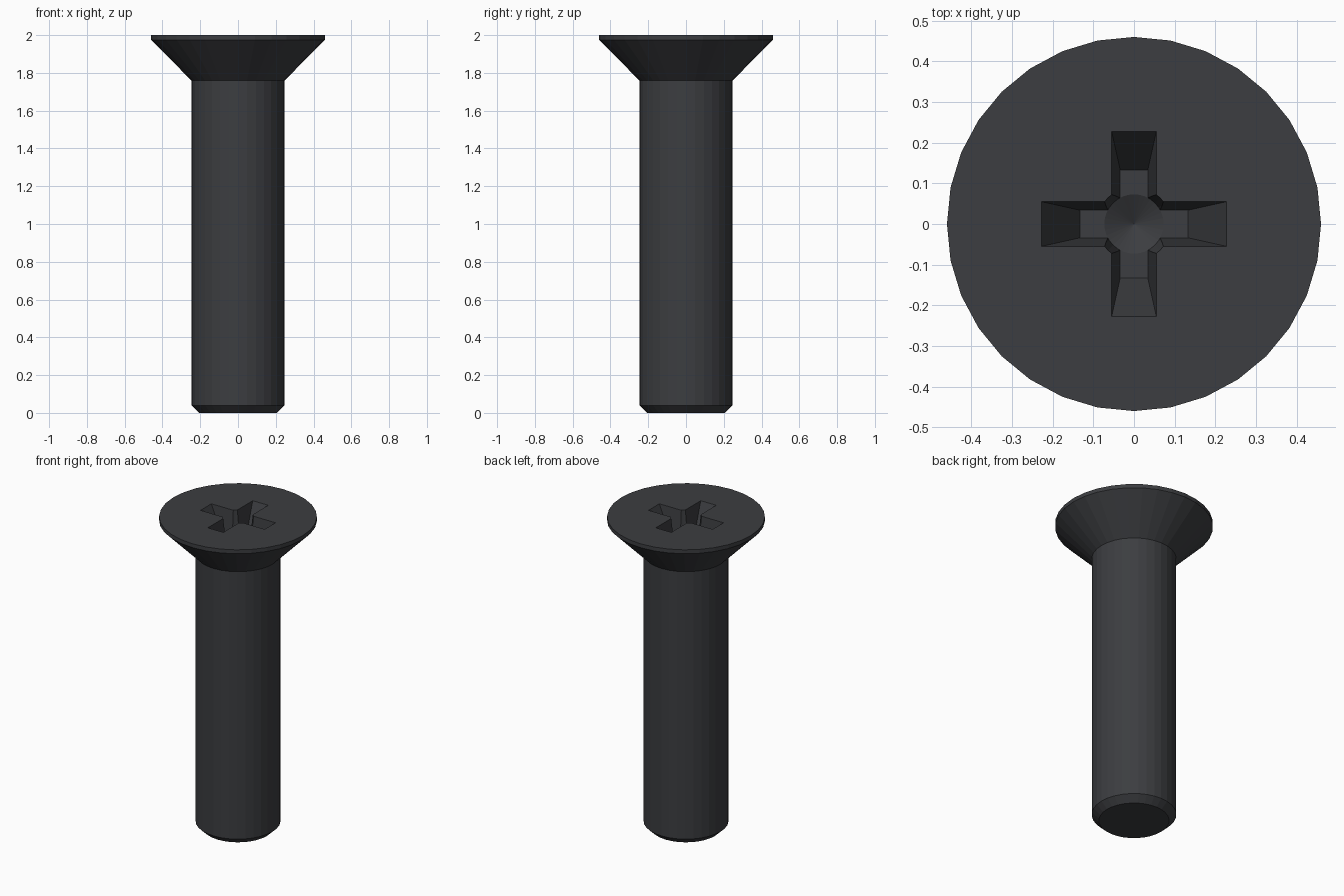
import bpy, bmesh, math

if "Cube" in bpy.data.objects:
    bpy.data.objects.remove(bpy.data.objects["Cube"])

SIDES = 32


def make_object(name, bm):
    bmesh.ops.remove_doubles(bm, verts=bm.verts, dist=1e-5)
    bmesh.ops.recalc_face_normals(bm, faces=bm.faces)
    mesh = bpy.data.meshes.new(name)
    bm.to_mesh(mesh)
    bm.free()
    obj = bpy.data.objects.new(name, mesh)
    bpy.context.collection.objects.link(obj)
    return obj


def loft(name, rings):
    """Closed solid through rings with equal point counts."""
    bm = bmesh.new()
    loops = [[bm.verts.new(p) for p in ring] for ring in rings]
    n = len(loops[0])
    for a, b in zip(loops, loops[1:]):
        for i in range(n):
            j = (i + 1) % n
            bm.faces.new((a[i], a[j], b[j], b[i]))
    bm.faces.new(loops[0])
    bm.faces.new(loops[-1])
    return make_object(name, bm)


def circle(r, z):
    return [(r * math.cos(2 * math.pi * i / SIDES),
             r * math.sin(2 * math.pi * i / SIDES), z) for i in range(SIDES)]


def cross(length, w, z):
    pts = []
    for k in range(4):
        c, s = [(1, 0), (0, 1), (-1, 0), (0, -1)][k]
        for x, y in ((length, -w), (length, w), (w, w)):
            pts.append((x * c - y * s, x * s + y * c, z))
    return pts


# Screw body: chamfered tip, shank, countersunk head
screw = loft("countersunk_screw", [circle(r, z) for r, z in (
    (0.205, 0), (0.247, 0.04), (0.247, 1.76), (0.46, 1.975), (0.46, 2.0))])

# Cross recess: tapered wings, extended above the head along the same slope
DEPTH, OVER = 0.19, 0.05
k = OVER / DEPTH
wings = loft("recess_wings_cutter", [
    cross(0.133, 0.034, 2 - DEPTH),
    cross(0.228 + 0.095 * k, 0.055 + 0.021 * k, 2 + OVER)])

# Round core of the recess with a conical bottom
core = loft("recess_core_cutter", [circle(r, z) for r, z in (
    (0.0005, 2 - DEPTH - 0.039), (0.073, 2 - DEPTH), (0.091 + 0.018 * k, 2 + OVER))])

for cutter in (wings, core):
    mod = screw.modifiers.new(cutter.name, 'BOOLEAN')
    mod.operation = 'DIFFERENCE'
    mod.solver = 'EXACT'
    mod.object = cutter

# Apply the cuts and remove the helpers
deps = bpy.context.evaluated_depsgraph_get()
result = bpy.data.meshes.new_from_object(screw.evaluated_get(deps))
screw.modifiers.clear()
screw.data = result
for cutter in (wings, core):
    bpy.data.objects.remove(cutter)

# Dark steel
steel = bpy.data.materials.new("dark_steel")
steel.diffuse_color = (0.045, 0.047, 0.052, 1)
steel.use_nodes = True
steel.node_tree.nodes["Principled BSDF"].inputs["Base Color"].default_value = steel.diffuse_color
screw.data.materials.clear()
screw.data.materials.append(steel)
